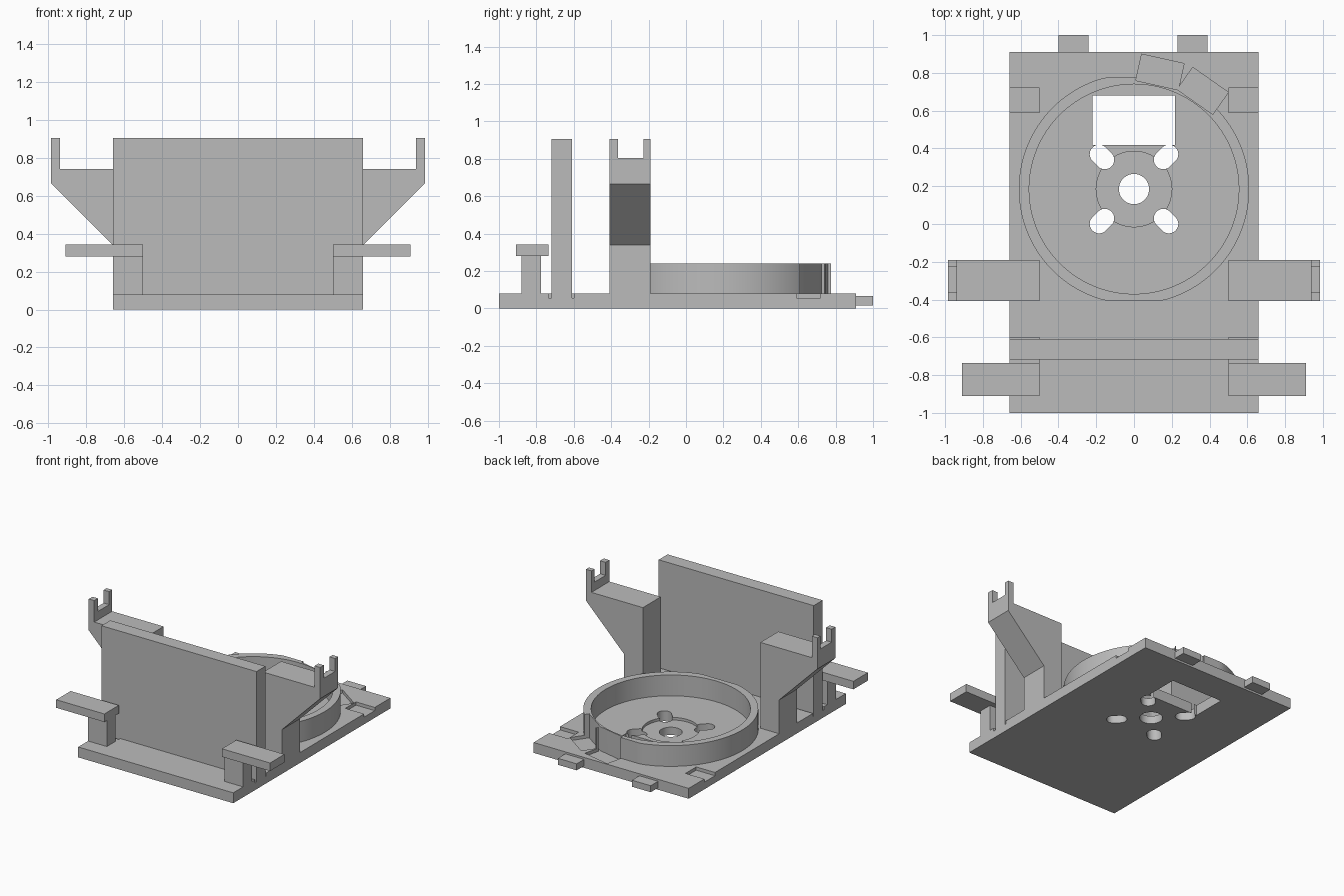
import bpy, bmesh
from math import cos, sin, pi, radians
from mathutils import Matrix, Vector

if "Cube" in bpy.data.objects:
    bpy.data.objects.remove(bpy.data.objects["Cube"])

grey = bpy.data.materials.new("plain grey")
grey.use_nodes = True
grey.diffuse_color = (0.5, 0.5, 0.5, 1)
grey.node_tree.nodes["Principled BSDF"].inputs["Base Color"].default_value = (0.5, 0.5, 0.5, 1)

TOP = 0.08       # top of the base plate
POCKET = 0.055   # floor of the shallow pockets
CY = 0.185       # y of the ring centre


def prism(name, points, start, end):
    """Extrude a closed 3D outline from start to end (offset vectors)."""
    bm = bmesh.new()
    face = bm.faces.new([bm.verts.new(Vector(p) + Vector(start)) for p in points])
    new = bmesh.ops.extrude_face_region(bm, geom=[face])["geom"]
    verts = [g for g in new if isinstance(g, bmesh.types.BMVert)]
    bmesh.ops.translate(bm, verts=verts, vec=Vector(end) - Vector(start))
    bmesh.ops.recalc_face_normals(bm, faces=bm.faces)
    mesh = bpy.data.meshes.new(name)
    bm.to_mesh(mesh)
    bm.free()
    mesh.materials.append(grey)
    obj = bpy.data.objects.new(name, mesh)
    bpy.context.collection.objects.link(obj)
    return obj


def box(name, x, y, z):
    outline = [(x[0], y[0], 0), (x[1], y[0], 0), (x[1], y[1], 0), (x[0], y[1], 0)]
    return prism(name, outline, (0, 0, z[0]), (0, 0, z[1]))


def circle(r, n):
    return [(r * cos(2 * pi * i / n), CY + r * sin(2 * pi * i / n), 0) for i in range(n)]


def disc(name, r, z, n=96):
    return prism(name, circle(r, n), (0, 0, z[0]), (0, 0, z[1]))


def cut(target, cutter):
    """Subtract the cutter, then discard it."""
    cutter.hide_render = True
    mod = target.modifiers.new("cut", 'BOOLEAN')
    mod.operation = 'DIFFERENCE'
    mod.solver = 'EXACT'
    mod.object = cutter
    bpy.context.view_layer.objects.active = target
    bpy.ops.object.modifier_apply(modifier=mod.name)
    bpy.data.objects.remove(cutter)


def smooth(obj):
    bpy.ops.object.select_all(action='DESELECT')
    obj.select_set(True)
    bpy.context.view_layer.objects.active = obj
    bpy.ops.object.shade_smooth_by_angle(angle=radians(25))


def ring_notch(angle):
    """Tilted block that notches the outside of the ring and the plate."""
    obj = box("notch_cutter", (-0.115, 0.115), (0.563, 0.706), (POCKET, 0.4))
    obj.data.transform(Matrix.Translation((0, CY, 0)) @ Matrix.Rotation(radians(-angle), 4, 'Z'))
    return obj


def slot(angle):
    """Short rounded slot lying along a diagonal."""
    pts = []
    for i in range(32):
        a = 2 * pi * i / 32 + pi / 64
        pts.append((0.24 + 0.05 * cos(a) + (0.021 if cos(a) > 0 else -0.021), 0.05 * sin(a), 0))
    obj = prism("slot_cutter", pts, (0, 0, -0.1), (0, 0, 0.2))
    obj.data.transform(Matrix.Translation((0, CY, 0)) @ Matrix.Rotation(radians(angle), 4, 'Z'))
    return obj


# Base plate with its recess, holes and pockets
base = box("base_plate", (-0.66, 0.66), (-1, 0.91), (0, TOP))
cut(base, disc("recess_cutter", 0.2, (0.06, 0.2)))
cut(base, box("window_cutter", (-0.22, 0.217), (0.418, 0.68), (-0.1, 0.2)))
cut(base, disc("centre_hole_cutter", 0.08, (-0.1, 0.2), 48))
for a in (45, 135, 225, 315):
    cut(base, slot(a))
for a in (12.5, 35):
    cut(base, ring_notch(a))
for s in (-1, 1):
    xs = sorted((s * 0.5, s * 0.8))
    cut(base, box("pocket_cutter", xs, (0.59, 0.72), (POCKET, 0.2)))
    cut(base, box("wall_pocket_cutter", xs, (-0.735, -0.6), (POCKET, 0.2)))
smooth(base)

# Round retaining ring, flattened at front and back
outline = [(x, min(max(y, -0.405), 0.775), 0) for x, y, _ in circle(0.61, 128)]
ring = prism("ring_wall", outline, (0, 0, TOP), (0, 0, 0.24))
cut(ring, disc("ring_bore_cutter", 0.555, (0, 0.4), 128))
for a in (12.5, 35):
    cut(ring, ring_notch(a))
smooth(ring)

# Tall upright wall
box("upright_wall", (-0.66, 0.66), (-0.718, -0.61), (POCKET, 0.905))

# Back tabs
box("right_back_tab", (-0.4, -0.24), (0.91, 1), (0.015, 0.065))
box("left_back_tab", (0.23, 0.39), (0.91, 1), (0.015, 0.065))

# Forked brackets and front T posts on both sides
profile = [(0.5, TOP), (0.66, TOP), (0.66, 0.34), (0.985, 0.665),
           (0.985, 0.905), (0.938, 0.905), (0.938, 0.74), (0.5, 0.74)]
for s, side in ((-1, "right"), (1, "left")):
    bracket = prism(side + "_bracket", [(s * x, 0, z) for x, z in profile],
                    (0, -0.408, 0), (0, -0.19, 0))
    cut(bracket, box("fork_cutter", sorted((s * 0.9, s * 1.1)), (-0.363, -0.227), (0.805, 1)))
    box(side + "_post", sorted((s * 0.5, s * 0.66)), (-0.88, -0.775), (TOP, 0.28))
    box(side + "_post_bar", sorted((s * 0.5, s * 0.91)), (-0.91, -0.735), (0.28, 0.342))
